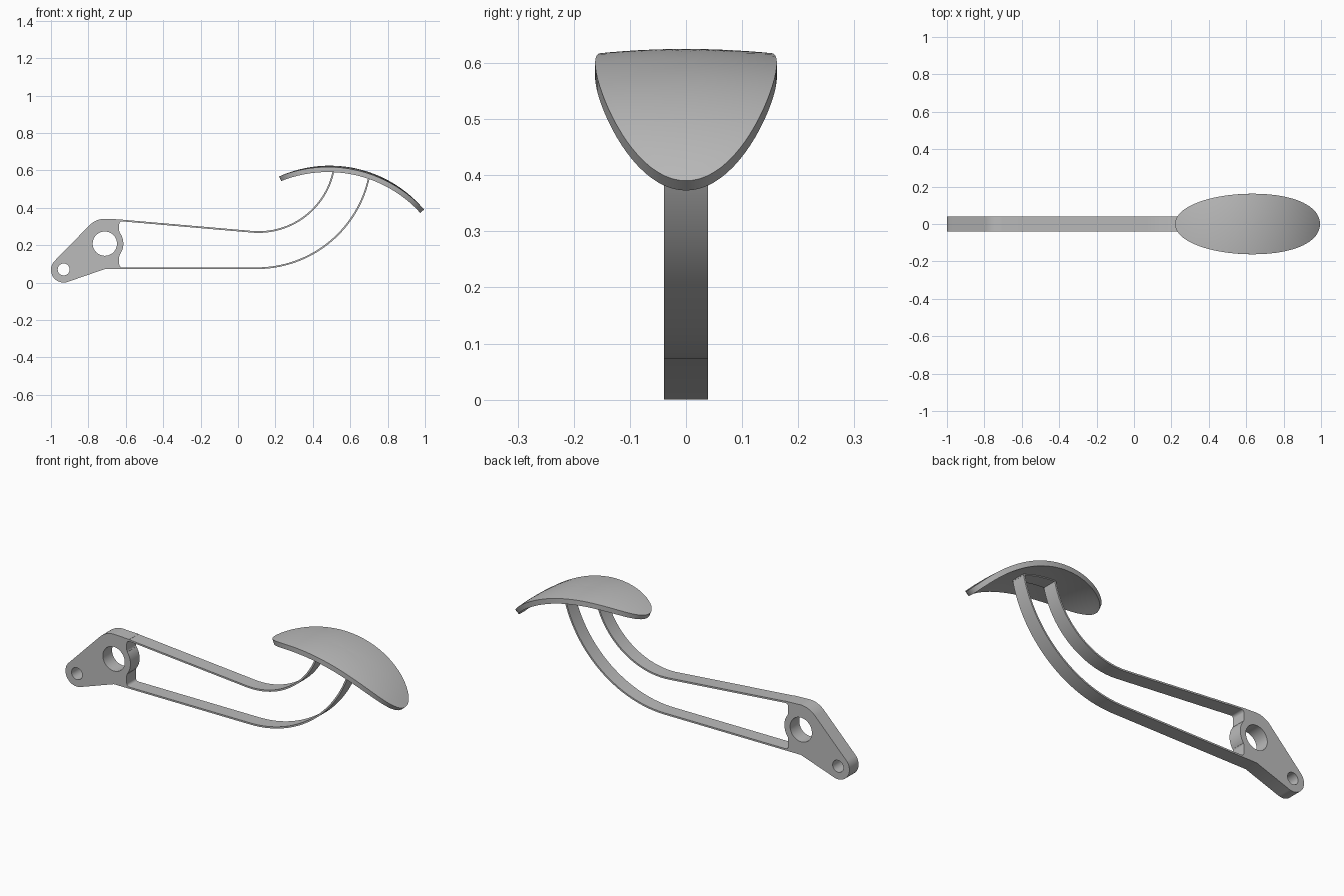
import bpy, bmesh, math
from mathutils import Vector

if "Cube" in bpy.data.objects:
    bpy.data.objects.remove(bpy.data.objects["Cube"])

grey = bpy.data.materials.new("satin grey")
grey.diffuse_color = (0.5, 0.5, 0.5, 1)
grey.use_nodes = True
grey.node_tree.nodes["Principled BSDF"].inputs["Base Color"].default_value = grey.diffuse_color
HALF_W = 0.039


def arc(cx, cz, r, a0, a1, n=24):
    """Points on a circle in the side plane, angles in degrees."""
    return [(cx + r * math.cos(math.radians(a0 + (a1 - a0) * i / n)),
             cz + r * math.sin(math.radians(a0 + (a1 - a0) * i / n))) for i in range(n + 1)]


def finish(name, bm):
    bmesh.ops.remove_doubles(bm, verts=bm.verts, dist=1e-5)
    bmesh.ops.recalc_face_normals(bm, faces=bm.faces)
    me = bpy.data.meshes.new(name)
    bm.to_mesh(me)
    bm.free()
    me.materials.append(grey)
    ob = bpy.data.objects.new(name, me)
    bpy.context.collection.objects.link(ob)
    bpy.ops.object.select_all(action='DESELECT')
    ob.select_set(True)
    bpy.context.view_layer.objects.active = ob
    bpy.ops.object.shade_smooth_by_angle(angle=math.radians(30))


def plate(name, loops, half=HALF_W):
    """Extrude a side-plane outline (later loops are holes) across the width."""
    cu = bpy.data.curves.new(name + "_profile", 'CURVE')
    cu.dimensions, cu.fill_mode, cu.extrude = '2D', 'BOTH', half
    for loop in loops:
        sp = cu.splines.new('POLY')
        sp.points.add(len(loop) - 1)
        for p, (x, z) in zip(sp.points, loop):
            p.co = (x, z, 0, 1)
        sp.use_cyclic_u = True
    tmp = bpy.data.objects.new(name + "_profile", cu)
    bpy.context.collection.objects.link(tmp)
    dg = bpy.context.evaluated_depsgraph_get()
    me = bpy.data.meshes.new_from_object(tmp.evaluated_get(dg))
    bm = bmesh.new()
    bm.from_mesh(me)
    for v in bm.verts:
        v.co = Vector((v.co.x, -v.co.z, v.co.y))
    bpy.data.objects.remove(tmp)
    bpy.data.curves.remove(cu)
    bpy.data.meshes.remove(me)
    finish(name, bm)


def strip(name, path, t=0.009):
    """Thin band of thickness t following a path."""
    left, right = [], []
    for i, p in enumerate(path):
        a, b = Vector(path[max(i - 1, 0)]), Vector(path[min(i + 1, len(path) - 1)])
        d = (b - a).normalized()
        n = Vector((-d.y, d.x)) * t / 2
        left.append(tuple(Vector(p) + n))
        right.append(tuple(Vector(p) - n))
    plate(name, [left + right[::-1]])


# pivot bracket: small boss, rounded top, bulge around the main hole
outline = (arc(-0.932, 0.068, 0.068, 288, 138)
           + arc(-0.71, 0.222, 0.119, 138, 84)
           + [(-0.62, 0.337), (-0.62, 0.327)]
           + arc(-0.62, 0.312, 0.015, 90, 180, 6)
           + arc(-0.62, 0.277, 0.015, 180, 220, 5)
           + arc(-0.712, 0.208, 0.099, 36, -36, 16)
           + arc(-0.62, 0.139, 0.015, 140, 180, 5)
           + arc(-0.62, 0.096, 0.015, 180, 270, 6)
           + [(-0.62, 0.072), (-0.712, 0.072)])
plate("pivot_bracket", [outline,
                        arc(-0.712, 0.208, 0.065, 0, 360, 48)[:-1],
                        arc(-0.932, 0.07, 0.032, 0, 360, 32)[:-1]])

# the two slender arms
strip("upper_arm", [(-0.625, 0.332)] + arc(0.11, 0.679, 0.409, 264.8, 349, 40))
strip("lower_arm", [(-0.625, 0.0765)] + arc(0.1, 0.69, 0.6135, 270, 349, 48))

# foot pad: ellipse wrapped on a large arc, slightly crowned across
CX, CZ, R, T = 0.49, -0.035, 0.66, 0.027
MID, SPAN, WIDE = 0.2245, 0.6465, 0.162

# thin bridge under the pad joining the arm tips
strip("pad_bridge", arc(CX, CZ, 0.632, 88.5, 70, 12))

bm = bmesh.new()
RINGS, SEG = 12, 80


def pad_point(k, s, r):
    a = 2 * math.pi * s / SEG
    th = MID + SPAN * k / RINGS * math.cos(a)
    y = WIDE * k / RINGS * math.sin(a)
    r -= 0.32 * y * y
    return bm.verts.new((CX + r * math.sin(th), y, CZ + r * math.cos(th)))


rims = []
for r in (R, R - T):
    centre = pad_point(0, 0, r)
    rings = [[pad_point(k, s, r) for s in range(SEG)] for k in range(1, RINGS + 1)]
    for s in range(SEG):
        n = (s + 1) % SEG
        bm.faces.new((centre, rings[0][s], rings[0][n]))
        for lo, hi in zip(rings, rings[1:]):
            bm.faces.new((lo[s], hi[s], hi[n], lo[n]))
    rims.append(rings[-1])
for s in range(SEG):
    n = (s + 1) % SEG
    bm.faces.new((rims[0][s], rims[1][s], rims[1][n], rims[0][n]))
finish("foot_pad", bm)
